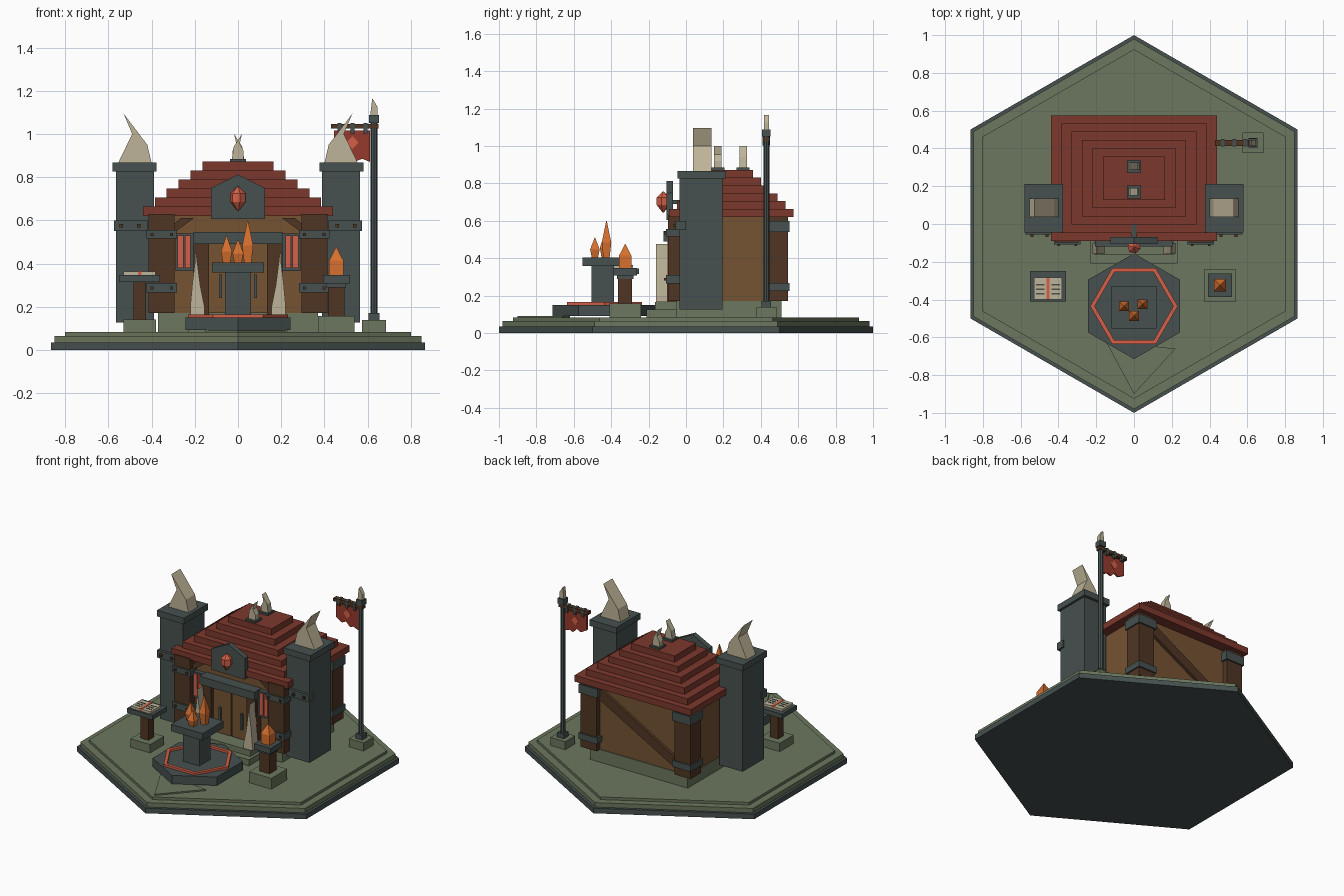
import bpy, math

if "Cube" in bpy.data.objects:
    bpy.data.objects.remove(bpy.data.objects["Cube"])

def mat(name, r, g, b):
    m = bpy.data.materials.new(name)
    m.diffuse_color = [(c / 255 / 12.92 if c < 11 else ((c / 255 + 0.055) / 1.055) ** 2.4) for c in (r, g, b)] + [1]
    m.use_nodes = True
    m.node_tree.nodes["Principled BSDF"].inputs["Base Color"].default_value = m.diffuse_color
    return m

SLATE = mat("slate", 70, 81, 79)
MOSS = mat("moss_stone", 108, 119, 94)
ROOF = mat("roof_red", 124, 56, 44)
DARK = mat("dark_wood", 80, 53, 35)
WALL = mat("wall_wood", 117, 83, 51)
BONE = mat("bone", 190, 180, 152)
FLAME = mat("flame_orange", 214, 112, 46)
GLOW = mat("glow_red", 212, 96, 72)
CLOTH = mat("banner_red", 150, 58, 44)

def mesh(name, verts, faces, m):
    me = bpy.data.meshes.new(name)
    me.from_pydata(verts, [], faces)
    me.materials.append(m)
    ob = bpy.data.objects.new(name, me)
    bpy.context.collection.objects.link(ob)
    return ob

def loft(name, rings, m):
    """Join equal-length rings, listed bottom to top and counter-clockwise."""
    n = len(rings[0])
    verts = [v for r in rings for v in r]
    faces = [tuple(range(n))[::-1], tuple(range(len(verts) - n, len(verts)))]
    for k in range(len(rings) - 1):
        for i in range(n):
            j = (i + 1) % n
            faces.append((k*n + i, k*n + j, k*n + n + j, k*n + n + i))
    return mesh(name, verts, faces, m)

def ring(x, y, z, r, n, a=0.0):
    return [(x + r * math.cos(a + 2*math.pi*i/n), y + r * math.sin(a + 2*math.pi*i/n), z) for i in range(n)]

def box(name, x0, x1, y0, y1, z0, z1, m):
    x0, x1 = sorted((x0, x1))
    return loft(name, [[(x0, y0, z), (x1, y0, z), (x1, y1, z), (x0, y1, z)] for z in (z0, z1)], m)

def block(name, x, y, w, d, z0, z1, m):
    return box(name, x - w/2, x + w/2, y - d/2, y + d/2, z0, z1, m)

def plate(name, pts, y0, y1, m, s=1, dx=0):
    """Extrude an x-z outline (clockwise or not) along y."""
    p = [(s*x + dx, z) for x, z in pts]
    area = sum(p[i-1][0]*p[i][1] - p[i][0]*p[i-1][1] for i in range(len(p)))
    if area > 0:
        p.reverse()
    return loft(name, [[(x, y, z) for x, z in p] for y in (y0, y1)], m)

def crystal(name, x, y, levels, m, n=4):
    return loft(name, [ring(x, y, z, r, n, math.pi/4) for z, r in levels], m)

H = math.pi / 6
# Stepped hexagonal ground
for name, r, z0, z1, m in (("ground_rim", 1.0, 0, .035, SLATE), ("ground_lower", .98, .035, .065, MOSS),
                           ("ground_upper", .925, .065, .083, MOSS)):
    loft(name, [ring(0, 0, z, r, 6, H) for z in (z0, z1)], m)
loft("path_tile", [[(0, -.9, z), (.22, -.66, z), (-.15, -.62, z)] for z in (.083, .092)], MOSS)

# House body
box("foundation", -.37, .37, -.05, .51, .083, .17, MOSS)
box("house_walls", -.375, .375, -.045, .505, .17, .63, WALL)
box("lower_step", -.23, .23, -.21, -.04, .083, .125, MOSS)
box("upper_step", -.21, .21, -.165, -.04, .125, .165, MOSS)
plate("back_brace", [(.31, .61), (.31, .53), (-.31, .19), (-.31, .26)], .5, .525, DARK)

# Roof tiers, each smaller than the one below
for i in range(6):
    hx, hy, z = .44 - .055*i, .333 - .0435*i, .62 + .042*i
    block("roof_tier", 0, .2425, 2*hx, 2*hy, z, z + .043, ROOF)
block("roof_ridge_band", 0, .2425, .345, .242, .812, .83, SLATE)
for s, y in ((1, .17), (-1, .305)):
    block("ridge_socket", 0, y, .075, .07, .865, .885, SLATE)
    plate("ridge_horn", [(-.028, .885), (-.02, .94), (.018, 1.0), (.008, .955), (.026, .92), (.026, .885)],
          y - .02, y + .02, BONE, s)

for s in (-1, 1):
    # Corner posts with iron straps and bolts
    for y, straps in ((-.04, ((.265, .31), (.515, .555))), (.487, ((.225, .267), (.54, .6)))):
        block("corner_post", s*.355, y, .12, .115, .17, .63, DARK)
        for z0, z1 in straps:
            block("post_strap", s*.353, y, .142, .135, z0, z1, SLATE)
            if y < 0:
                for dx in (-.045, .045):
                    block("strap_bolt", s*.353 + dx, y - .07, .014, .014, (z0+z1)/2 - .007, (z0+z1)/2 + .007, DARK)
    # Towers with caps and horns
    box("tower", s*.39, s*.565, -.035, .195, .127, .83, SLATE)
    box("tower_cap", s*.377, s*.58, -.045, .213, .825, .867, SLATE)
    plate("tower_horn", [(.555, .865), (.49, 1.0), (.53, 1.095), (.42, .95), (.40, .865)], .037, .135, BONE, s)
    box("tower_strap", s*.42, s*.575, -.055, .0, .55, .6, SLATE)
    for x in (.46, .54):
        block("tower_bolt", s*x, -.06, .016, .016, .567, .583, DARK)
    # Windows, door posts and upper braces
    box("window_frame", s*.205, s*.29, -.075, -.04, .365, .54, SLATE)
    for x in (.232, .266):
        block("window_pane", s*x, -.077, .026, .01, .38, .53, GLOW)
    box("door_post", s*.135, s*.205, -.1, -.04, .165, .5, DARK)
    plate("front_brace", [(.3, .54), (.3, .58), (.265, .61), (.205, .61)], -.07, -.04, DARK, s)
    # Doors with handles
    box("door_leaf", s*.004, s*.135, -.07, -.04, .17, .49, WALL)
    block("door_handle", s*.082, -.076, .014, .014, .24, .35, SLATE)
    # Tusks beside the entrance
    plate("entrance_tusk", [(.155, .165), (.155, .2), (.175, .3), (.188, .4), (.197, .475),
                            (.2, .4), (.212, .3), (.221, .2), (.221, .165)], -.16, -.1, BONE, s)

# Lintel, gable plaque and hanging lantern
box("door_lintel", -.207, .207, -.12, -.04, .49, .545, SLATE)
plate("gable_plaque", [(-.125, .605), (.125, .605), (.125, .75), (0, .812), (-.125, .75)], -.105, -.07, SLATE)
box("lantern_arm", -.012, .012, -.125, .0, .69, .71, SLATE)
crystal("lantern", 0, -.122, [(.645, .004), (.685, .036), (.725, .036), (.757, .003)], GLOW, 6)

# Altar dais with glowing ring
AY = -.435
loft("dais", [ring(0, AY, z, .28, 6, H) for z in (.092, .15)], SLATE)
outer, inner = .232, .208
rv = [v for z in (.148, .165) for r in (outer, inner) for v in ring(0, AY, z, r, 6)]
rf = []
for i in range(6):
    j = (i + 1) % 6
    rf += [(i, j, 12+j, 12+i), (6+j, 6+i, 18+i, 18+j), (12+i, 12+j, 18+j, 18+i), (j, i, 6+i, 6+j)]
mesh("dais_ring", rv, rf, GLOW)
block("altar_column", 0, -.445, .122, .12, .15, .365, SLATE)
block("altar_top", 0, -.44, .24, .225, .358, .405, SLATE)
for x, y, top in ((-.053, -.435, .53), (.045, -.425, .6), (0, -.487, .51)):
    h = top - .405
    crystal("altar_flame", x, y, [(.405, .024), (.405 + h*.4, .036), (top, .002)], FLAME)

# Brazier on the right
BX, BY = .455, -.325
block("brazier_base", BX, BY, .17, .17, .083, .157, MOSS)
block("brazier_post", BX, BY, .075, .075, .155, .31, DARK)
block("brazier_bowl", BX, BY, .09, .09, .29, .31, SLATE)
block("brazier_tray", BX, BY, .125, .125, .308, .347, SLATE)
crystal("brazier_flame", BX, BY, [(.347, .046), (.415, .046), (.475, .002)], FLAME)

# Reading stand and open book on the left
LX, LY = -.455, -.33
block("stand_base", LX, LY, .15, .15, .083, .14, MOSS)
block("stand_post", LX, LY, .06, .06, .14, .32, DARK)
block("stand_top", LX, LY, .19, .16, .315, .346, SLATE)
for s in (-1, 1):
    block("book_page", LX + s*.041, LY - .012, .066, .115, .346, .362, BONE)
    for k in range(3):
        block("page_line", LX + s*.041, LY - .04 + .024*k, .044, .008, .361, .364, SLATE)
block("book_ribbon", LX, LY - .012, .017, .118, .346, .365, GLOW)

# Banner pole
PX, PY = .63, .43
block("pole_base", PX, PY, .112, .108, .083, .138, MOSS)
block("pole_foot", PX, PY, .05, .05, .138, .17, SLATE)
loft("pole", [ring(PX, PY, z, .016, 8) for z in (.17, 1.06)], SLATE)
block("pole_cap", PX, PY, .045, .045, 1.05, 1.087, SLATE)
plate("pole_horn", [(-.017, 1.087), (-.014, 1.12), (-.008, 1.165), (.016, 1.125), (.017, 1.087)],
      PY - .014, PY + .014, BONE, 1, PX)
box("banner_beam", .43, .65, PY - .016, PY + .016, 1.025, 1.047, DARK)
plate("banner", [(.445, 1.015), (.612, 1.015), (.612, .87), (.575, .885), (.55, .875),
                 (.52, .905), (.49, .89), (.445, .915)], PY - .006, PY + .006, CLOTH)
plate("banner_emblem", [(.53, .99), (.558, .96), (.53, .93), (.502, .96)], PY - .01, PY + .01, GLOW)
for x in (.47, .53, .59):
    block("banner_loop", x, PY, .018, .04, 1.003, 1.05, SLATE)
